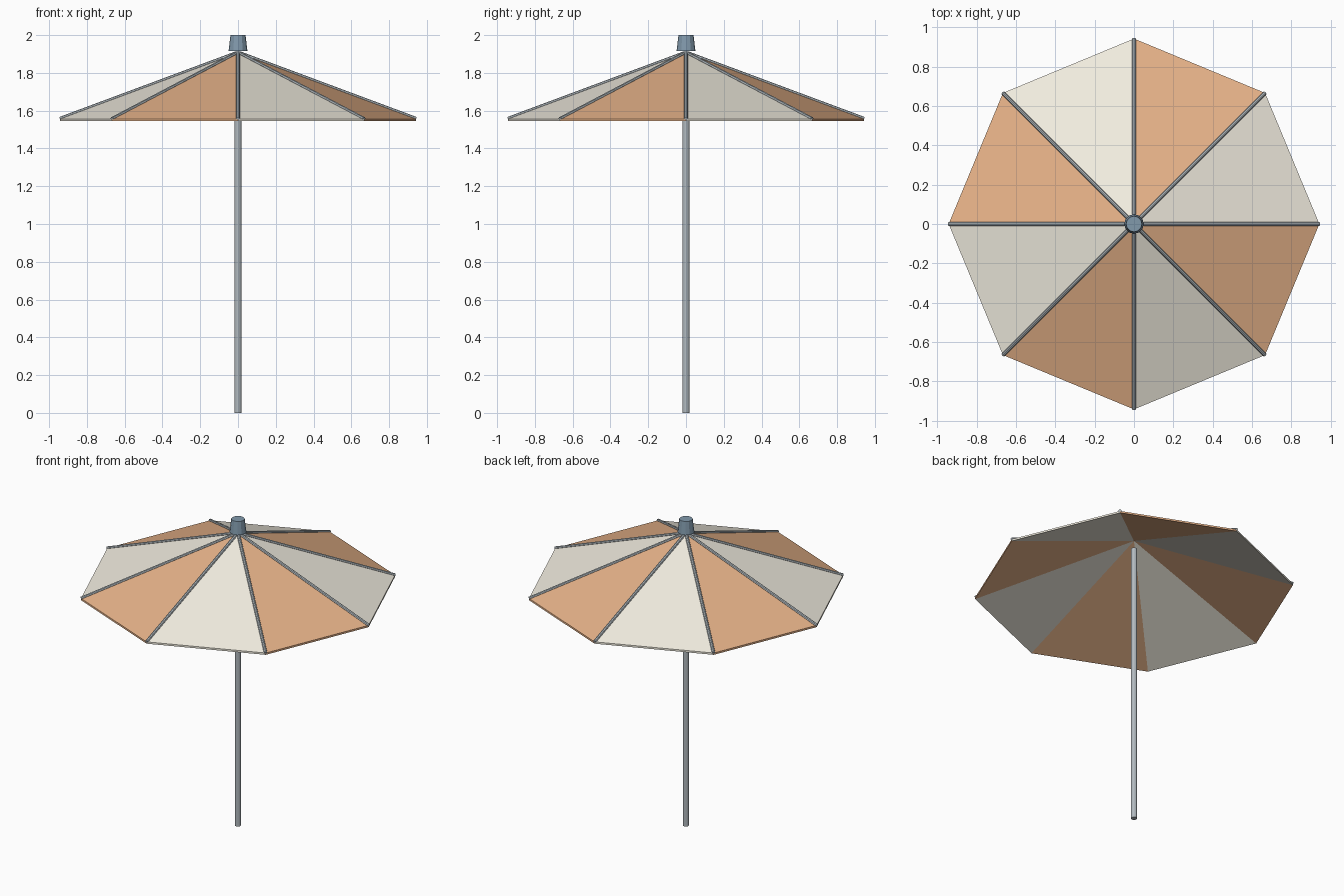
import bpy, bmesh, math
from mathutils import Vector

if "Cube" in bpy.data.objects:
    bpy.data.objects.remove(bpy.data.objects["Cube"])

SIDES = 8
RADIUS = 0.943
RIM_Z, APEX_Z, THICK = 1.557, 1.907, 0.012


def material(name, rgb):
    m = bpy.data.materials.new(name)
    m.diffuse_color = (*rgb, 1)
    m.use_nodes = True
    m.node_tree.nodes["Principled BSDF"].inputs["Base Color"].default_value = m.diffuse_color
    return m


cream = material("cream_fabric", (0.88, 0.84, 0.74))
orange = material("orange_fabric", (0.80, 0.45, 0.25))
steel = material("steel", (0.45, 0.50, 0.53))
navy = material("navy", (0.22, 0.32, 0.41))


def rod(name, a, b, r1, r2, sides, mat):
    """Cylinder or cone frustum from point a to point b."""
    a, b = Vector(a), Vector(b)
    bpy.ops.mesh.primitive_cone_add(vertices=sides, radius1=r1, radius2=r2,
                                    depth=(b - a).length, location=(a + b) / 2)
    ob = bpy.context.object
    ob.name = name
    ob.rotation_euler = (b - a).to_track_quat('Z', 'Y').to_euler()
    ob.data.materials.append(mat)
    return ob


def rim(i, radius, z):
    t = math.tau * i / SIDES
    return Vector((radius * math.cos(t), radius * math.sin(t), z))


# Canopy: thin faceted shell with alternating panel colours
bm = bmesh.new()
top = bm.verts.new((0, 0, APEX_Z))
under = bm.verts.new((0, 0, APEX_Z - THICK))
upper = [bm.verts.new(rim(i, RADIUS, RIM_Z)) for i in range(SIDES)]
lower = [bm.verts.new(rim(i, RADIUS, RIM_Z - THICK)) for i in range(SIDES)]
for i in range(SIDES):
    j = (i + 1) % SIDES
    for verts in ((top, upper[i], upper[j]), (under, lower[j], lower[i]),
                  (upper[i], lower[i], lower[j], upper[j])):
        bm.faces.new(verts).material_index = i % 2
mesh = bpy.data.meshes.new("canopy")
bm.to_mesh(mesh)
bm.free()
mesh.materials.append(cream)
mesh.materials.append(orange)
bpy.context.collection.objects.link(bpy.data.objects.new("canopy", mesh))

# Ribs lying along the canopy seams
for i in range(SIDES):
    rod(f"rib_{i + 1}", (0, 0, APEX_Z + 0.001), rim(i, 0.943, RIM_Z),
        0.010, 0.010, 8, steel)

# Pole
rod("pole", (0, 0, 0), (0, 0, 1.84), 0.018, 0.018, 12, steel)

# Tapered cap on top
rod("top_cap", (0, 0, 1.915), (0, 0, 2.0), 0.05, 0.04, 12, navy)
